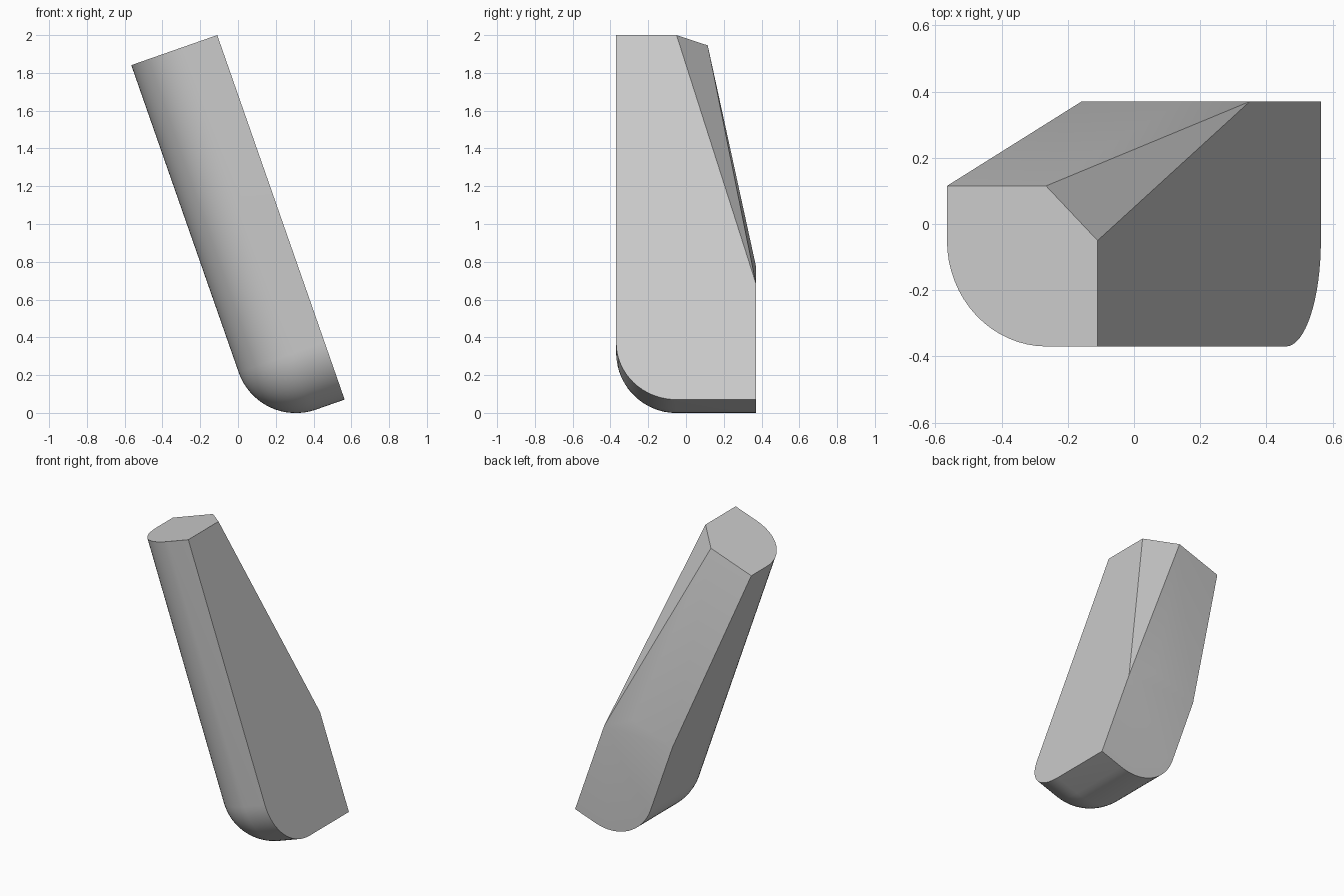
import bpy, bmesh, math
from mathutils import Matrix, Vector

cube = bpy.data.objects.get("Cube")
if cube:
    bpy.data.objects.remove(cube, do_unlink=True)

# Block size, in the bar's own frame: u across, y depth, v down from the top
W, D, L, R = 0.482, 0.37, 2.044, 0.32
TILT = math.asin(0.33)

# Plain grey finish
grey = bpy.data.materials.new("plain_grey")
grey.use_nodes = True
colour = (0.6, 0.6, 0.6, 1)
grey.diffuse_color = colour
grey.node_tree.nodes["Principled BSDF"].inputs["Base Color"].default_value = colour

# Corners of the block, with the upper back cut to a slope and a corner facet
corners = {
    "top_front_right": (0, -D, 0), "top_front_left": (W, -D, 0),
    "top_back_left": (W, 0.115, 0), "facet_left": (0.165, 0.115, 0),
    "facet_right": (0, -0.05, 0), "facet_tip": (0, D, 1.393),
    "slope_right": (0.165, D, 1.237), "slope_left": (W, D, 1.232),
    "low_front_right": (0, -D, L), "low_front_left": (W, -D, L),
    "low_back_left": (W, D, L), "low_back_right": (0, D, L),
}
faces = [
    "top_front_right top_front_left top_back_left facet_left facet_right",
    "low_front_right low_front_left low_back_left low_back_right",
    "top_front_right top_front_left low_front_left low_front_right",
    "top_front_right facet_right facet_tip low_back_right low_front_right",
    "top_front_left top_back_left slope_left low_back_left low_front_left",
    "low_back_right facet_tip slope_right slope_left low_back_left",
    "facet_left facet_right facet_tip",
    "facet_left slope_right facet_tip",
    "facet_left top_back_left slope_left slope_right",
]
bm = bmesh.new()
vert = {name: bm.verts.new(co) for name, co in corners.items()}
for face in faces:
    bm.faces.new([vert[name] for name in face.split()])

# Round the three edges that meet at the lower front corner
bmesh.ops.recalc_face_normals(bm, faces=bm.faces)
bmesh.ops.bevel(bm, geom=list(vert["low_front_left"].link_edges), offset=R,
                offset_type='OFFSET', segments=16, profile=0.5,
                affect='EDGES', clamp_overlap=False)

# Tilt the bar into place
s, c = math.sin(TILT), math.cos(TILT)
bm.transform(Matrix(((-c, 0, s, -0.11), (0, 1, 0, 0), (-s, 0, -c, 2), (0, 0, 0, 1))))
bmesh.ops.recalc_face_normals(bm, faces=bm.faces)

mesh = bpy.data.meshes.new("slanted_bar")
bm.to_mesh(mesh)
bm.free()
mesh.materials.append(grey)
bar = bpy.data.objects.new("slanted_bar", mesh)
bpy.context.collection.objects.link(bar)

# Smooth the rounding, keep the cut edges crisp
bpy.ops.object.select_all(action='DESELECT')
bar.select_set(True)
bpy.context.view_layer.objects.active = bar
bpy.ops.object.shade_smooth_by_angle(angle=math.radians(30))
